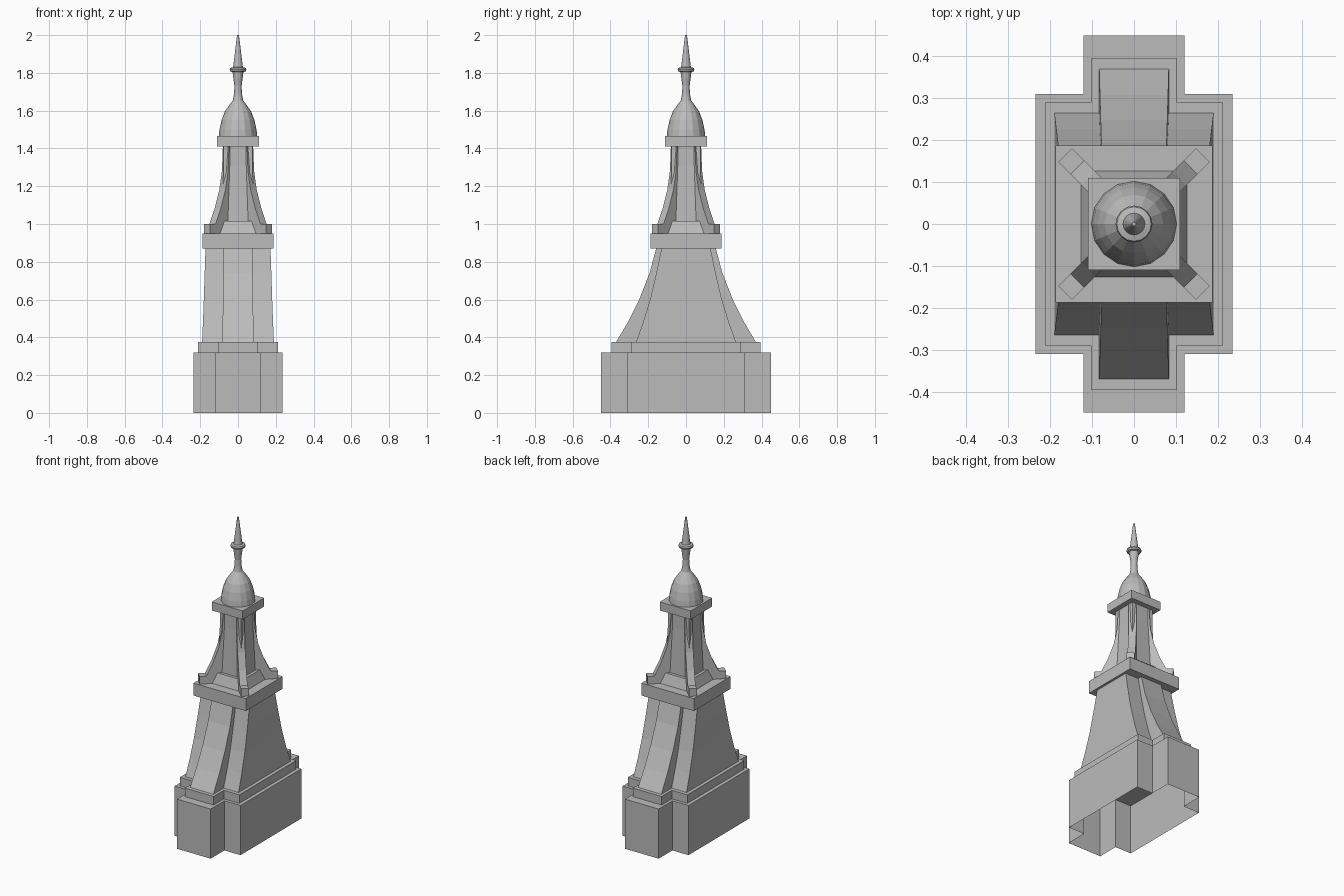
import bpy, bmesh, math
from mathutils import Matrix

cube = bpy.data.objects.get("Cube")
if cube:
    bpy.data.objects.remove(cube)

# Single stone colour
stone = bpy.data.materials.new("grey_stone")
stone.use_nodes = True
COLOUR = (0.5, 0.5, 0.5, 1)
stone.diffuse_color = COLOUR
stone.node_tree.nodes["Principled BSDF"].inputs["Base Color"].default_value = COLOUR


def finish(name, bm):
    bmesh.ops.recalc_face_normals(bm, faces=bm.faces)
    mesh = bpy.data.meshes.new(name)
    bm.to_mesh(mesh)
    bm.free()
    mesh.materials.append(stone)
    obj = bpy.data.objects.new(name, mesh)
    bpy.context.collection.objects.link(obj)
    return obj


def loft(name, rings, bottom=True):
    """Skin a stack of equal-length point rings and cap the ends."""
    bm = bmesh.new()
    loops = [[bm.verts.new(p) for p in ring] for ring in rings]
    n = len(loops[0])
    for a, b in zip(loops, loops[1:]):
        for i in range(n):
            j = (i + 1) % n
            bm.faces.new((a[i], a[j], b[j], b[i]))
    bm.faces.new(loops[-1])
    if bottom:
        bm.faces.new(loops[0][::-1])
    return finish(name, bm)


def rect(x, y, z):
    return [(-x, -y, z), (x, -y, z), (x, y, z), (-x, y, z)]


def cross(x, y, arm_x, arm_y, z):
    quarter = [(x, y), (arm_x, y), (arm_x, arm_y)]
    pts = quarter + [(-a, b) for a, b in quarter[::-1]]
    pts += [(-a, -b) for a, b in pts]
    return [(a, b, z) for a, b in pts]


# Cross-shaped plinth, open underneath, with a stepped course on top
loft("plinth", [cross(.235, .31, .12, .45, z) for z in (0, .32)], bottom=False)
loft("plinth_step", [cross(.212, .29, .102, .395, z) for z in (.32, .375)])

# Flared body and the wider rib running front to back
levels = (.375, .48, .60, .74, .87)
body_y = (.265, .227, .19, .157, .13)
rib_y = (.37, .308, .248, .193, .158)
loft("flared_body", [rect(.19 - .018 * i / 4, y, z)
                     for i, (y, z) in enumerate(zip(body_y, levels))])
loft("flared_rib", [rect(.083 - .007 * i / 4, y, z)
                    for i, (y, z) in enumerate(zip(rib_y, levels))])

# Cornice slab, sloped pedestal, column and upper slab
loft("cornice", [rect(.187, .187, z) for z in (.87, .95)])
loft("pedestal", [rect(.127, .127, .95), rect(.105, .105, 1.015)])
loft("column", [rect(.086, .086, 1.015), rect(.076, .076, 1.31), rect(.076, .076, 1.41)])
loft("upper_slab", [rect(.11, .11, z) for z in (1.41, 1.465)])

# Four diagonal buttresses with square feet
outline = [(0, .95), (.164, .95), (.164, 1.0), (.135, 1.0), (.108, 1.08),
           (.083, 1.18), (.069, 1.28), (.064, 1.41), (0, 1.41)]
for k, side in enumerate(("back_left", "back_right", "front_right", "front_left")):
    sides = [[(c * math.sqrt(2), t, z) for c, z in outline] for t in (-.023, .023)]
    fin = loft(side + "_buttress", sides)
    fin.data.transform(Matrix.Rotation(math.pi / 4 + k * math.pi / 2, 4, "Z"))

# Turned dome and finial
profile = [(.102, 1.465), (.098, 1.50), (.087, 1.55), (.07, 1.595), (.046, 1.63),
           (.027, 1.655), (.021, 1.69), (.019, 1.73), (.025, 1.775), (.029, 1.805),
           (.041, 1.808), (.044, 1.817), (.041, 1.826), (.026, 1.83), (.005, 2.0)]
SIDES = 16
loft("dome_and_finial", [[(r * math.cos(2 * math.pi * i / SIDES),
                           r * math.sin(2 * math.pi * i / SIDES), z)
                          for i in range(SIDES)] for r, z in profile])
